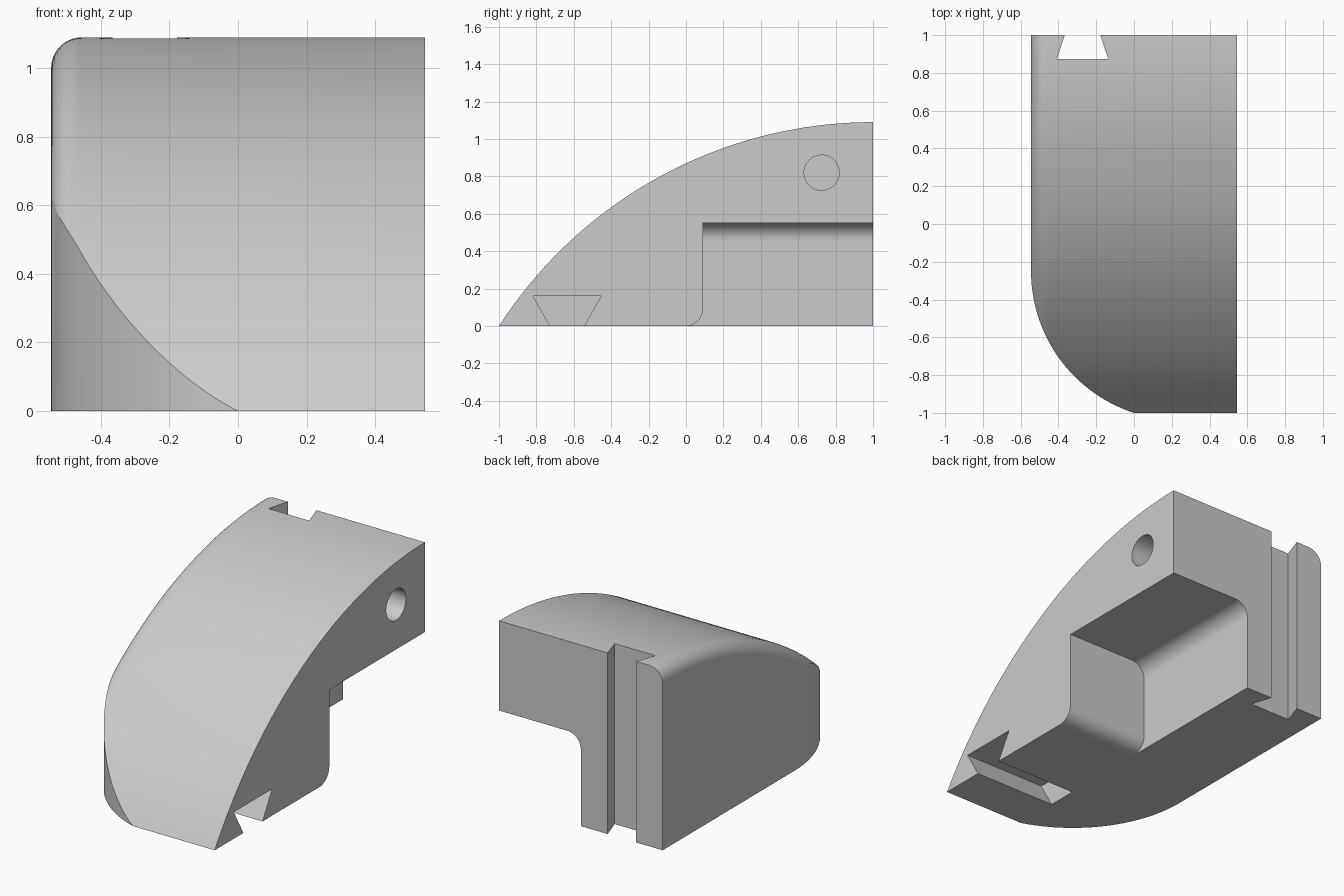
import bpy, bmesh, math
from mathutils import Vector, Matrix

if "Cube" in bpy.data.objects:
    bpy.data.objects.remove(bpy.data.objects["Cube"])

W = 0.545                 # half width
H = 1.09                  # height
R = (4 + H * H) / (2 * H) # radius of the curved top
FIL = 0.09                # fillet radius


def arc(cx, cy, r, a0, a1, n):
    return [(cx + r * math.cos(math.radians(a0 + (a1 - a0) * i / n)),
             cy + r * math.sin(math.radians(a0 + (a1 - a0) * i / n))) for i in range(n + 1)]


def to_object(name, bm):
    bmesh.ops.recalc_face_normals(bm, faces=bm.faces)
    me = bpy.data.meshes.new(name)
    bm.to_mesh(me)
    bm.free()
    ob = bpy.data.objects.new(name, me)
    bpy.context.collection.objects.link(ob)
    return ob


def prism(name, pts, axis, lo, hi, bevel=None):
    """Extrude a profile along x (points are y, z) or along z (points are x, y)."""
    place = (lambda p, t: (t, p[0], p[1])) if axis == 'x' else (lambda p, t: (p[0], p[1], t))
    bm = bmesh.new()
    face = bm.faces.new([bm.verts.new(place(p, lo)) for p in pts])
    ext = bmesh.ops.extrude_face_region(bm, geom=[face])
    shift = Vector(place((0, 0), hi - lo))
    bmesh.ops.translate(bm, vec=shift, verts=[g for g in ext['geom'] if isinstance(g, bmesh.types.BMVert)])
    if bevel:
        bmesh.ops.recalc_face_normals(bm, faces=bm.faces)
        edges = [e for e in bm.edges if all(bevel(v.co) for v in e.verts)]
        bmesh.ops.bevel(bm, geom=edges, offset=FIL, segments=10, profile=0.5, affect='EDGES')
    return to_object(name, bm)


# Body: rounded section swept around the axis of the curved top
section = [(W, 0.2), (-W, 0.2)] + arc(-W + FIL, R - FIL, FIL, 180, 90, 10) + [(W, R)]
bm = bmesh.new()
axis_pt = Vector((0, 1, H - R))
first = bm.faces.new([bm.verts.new((x, 1, H - R + rho)) for x, rho in section])
bmesh.ops.spin(bm, geom=[first] + list(first.edges) + list(first.verts), cent=axis_pt,
               axis=(1, 0, 0), angle=math.radians(62), steps=62, use_duplicate=False)
if min(v.co.y for v in bm.verts) > 0:   # make sure the sweep runs to the front
    for v in bm.verts:
        v.co.y = 2 - v.co.y
# keep only real boundary faces
bmesh.ops.remove_doubles(bm, verts=bm.verts, dist=1e-5)
body = to_object("curved_block", bm)

# Front left corner: plan arc tangent to the left side
PY = -0.25
PR = (W * W + (1 + PY) ** 2) / (2 * W)
end = 180 + math.degrees(math.asin((1 + PY) / PR))
corner = arc(PR - W, PY, PR, 180, end, 40) + [(0.02, -1.4), (-0.8, -1.4), (-0.8, PY)]

# Rear pocket with a rounded lower lip
pocket = arc(0, FIL, FIL, 270, 360, 10) + [(FIL, 0.55), (1.2, 0.55), (1.2, -0.2), (0, -0.2)]

# Dovetail slots
SX, SY = -W / 2, -0.636
rear = [(SX - 0.094, 1.2), (SX - 0.094, 1), (SX - 0.136, 0.873),
        (SX + 0.136, 0.873), (SX + 0.094, 1), (SX + 0.094, 1.2)]
under = [(SY - 0.091, -0.2), (SY - 0.091, 0), (SY - 0.182, 0.16),
         (SY + 0.182, 0.16), (SY + 0.091, 0), (SY + 0.091, -0.2)]

cutters = [
    prism("base_cutter", [(-3, -4), (3, -4), (3, 0), (-3, 0)], 'x', -2, 2),
    prism("corner_cutter", corner, 'z', -0.5, 1.5),
    prism("pocket_cutter", pocket, 'x', 0, 0.8,
          bevel=lambda c: abs(c.x) < 1e-4 and abs(c.z - 0.55) < 1e-4),
    prism("rear_slot_cutter", rear, 'z', -0.5, 1.5),
    prism("under_slot_cutter", under, 'x', 0, 0.8),
    prism("hole_cutter", arc(0.725, 0.82, 0.094, 0, 360, 40)[:-1], 'x', 0, 0.8),
]
bpy.context.view_layer.objects.active = body
body.select_set(True)
for c in cutters:
    c.hide_render = True
    m = body.modifiers.new(c.name, 'BOOLEAN')
    m.operation, m.solver, m.object = 'DIFFERENCE', 'EXACT', c
    bpy.ops.object.modifier_apply(modifier=m.name)
for c in cutters:
    bpy.data.objects.remove(c)

# Smooth curved faces, flat faces stay flat
bpy.ops.object.shade_smooth_by_angle(angle=math.radians(25))
for p in body.data.polygons:
    if max(abs(n) for n in p.normal) > 0.99999:
        p.use_smooth = False

grey = bpy.data.materials.new("light_grey")
grey.diffuse_color = (0.6, 0.6, 0.6, 1)
grey.use_nodes = True
grey.node_tree.nodes["Principled BSDF"].inputs["Base Color"].default_value = grey.diffuse_color
body.data.materials.clear()
body.data.materials.append(grey)
